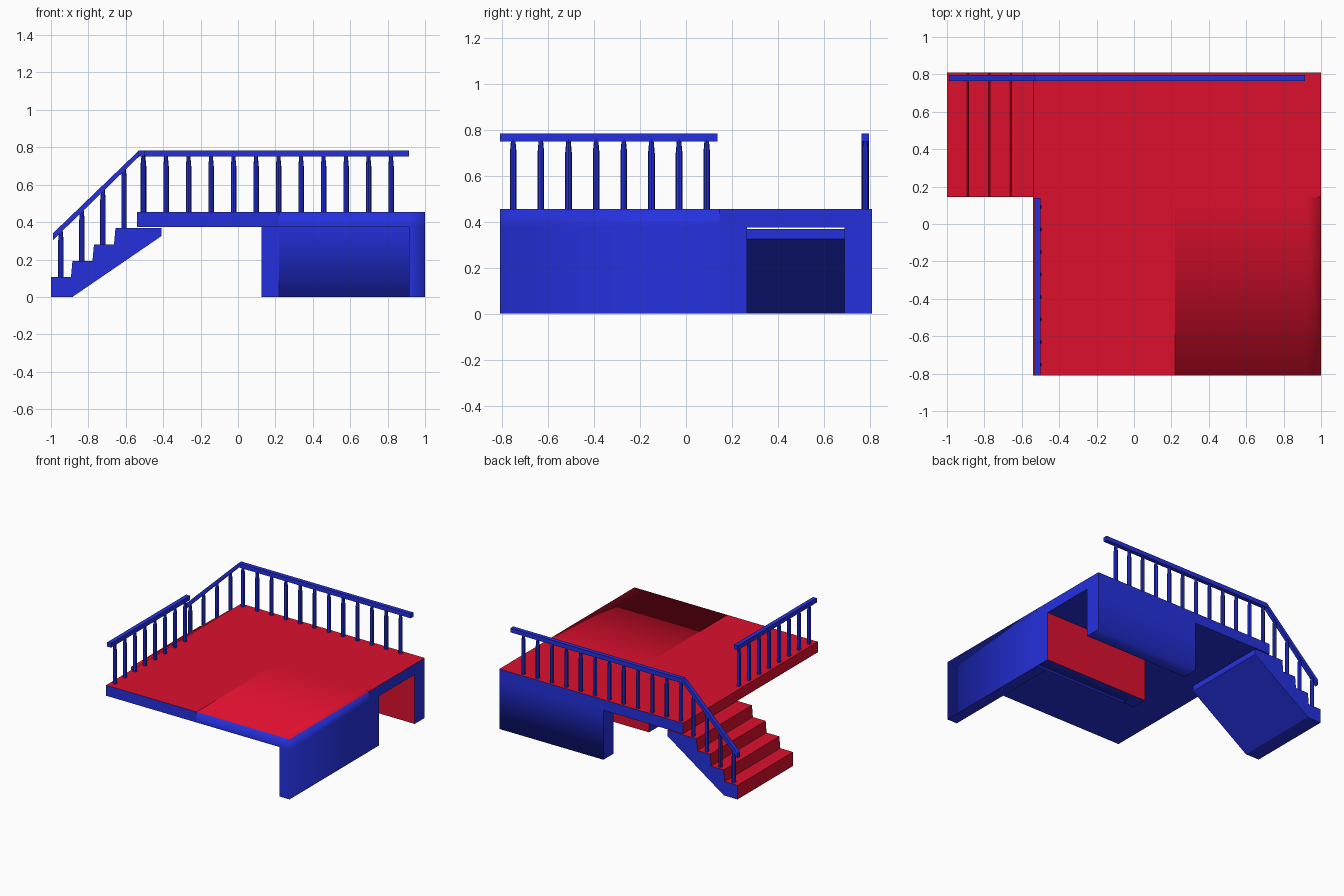
import bpy
import bmesh
from mathutils import Vector

if "Cube" in bpy.data.objects:
    bpy.data.objects.remove(bpy.data.objects["Cube"], do_unlink=True)


def material(name, rgb):
    m = bpy.data.materials.new(name)
    m.use_nodes = True
    m.diffuse_color = (*rgb, 1)
    m.node_tree.nodes["Principled BSDF"].inputs["Base Color"].default_value = (*rgb, 1)
    return m


BLUE = material("blue", (0.018, 0.03, 0.73))
RED = material("red", (0.72, 0.005, 0.027))

AXES = {"+x": (1, 0, 0), "-x": (-1, 0, 0), "+y": (0, 1, 0),
        "-y": (0, -1, 0), "+z": (0, 0, 1), "-z": (0, 0, -1)}


def facing(face, names):
    return any(face.normal.dot(Vector(AXES[n])) > 0.9 for n in names)


def finish(bm, name, red=(), smooth=()):
    """Colour and smooth faces by the direction they face."""
    bmesh.ops.recalc_face_normals(bm, faces=bm.faces[:])
    bm.normal_update()
    for f in bm.faces:
        f.material_index = int(facing(f, red))
        f.smooth = facing(f, smooth)
    me = bpy.data.meshes.new(name)
    bm.to_mesh(me)
    bm.free()
    me.materials.append(BLUE)
    me.materials.append(RED)
    ob = bpy.data.objects.new(name, me)
    bpy.context.collection.objects.link(ob)
    return ob


def extrude_profiles(name, polygons, y0, y1, **rules):
    """Extrude joined xz polygons along y."""
    bm = bmesh.new()
    for poly in polygons:
        bm.faces.new([bm.verts.new((x, y0, z)) for x, z in poly])
    bmesh.ops.remove_doubles(bm, verts=bm.verts[:], dist=0.0001)
    ext = bmesh.ops.extrude_face_region(bm, geom=bm.faces[:], use_keep_orig=True)
    moved = [g for g in ext["geom"] if isinstance(g, bmesh.types.BMVert)]
    bmesh.ops.translate(bm, verts=moved, vec=(0, y1 - y0, 0))
    # remove the partitions between neighbouring cells
    inner = [f for f in bm.faces if all(len(e.link_faces) > 2 for e in f.edges)]
    if inner:
        bmesh.ops.delete(bm, geom=inner, context="FACES_ONLY")
    return finish(bm, name, **rules)


def rect(x0, x1, z0, z1):
    return [(x0, z0), (x1, z0), (x1, z1), (x0, z1)]


def box(name, x0, x1, y0, y1, z0, z1, **rules):
    return extrude_profiles(name, [rect(x0, x1, z0, z1)], y0, y1, **rules)


BOTTOM, TOP = 0.375, 0.455
BACK, MID = 0.81, 0.145          # rear edge, and front edge of the passage
RIGHT, BEND, WALL = -0.54, 0.22, 0.915

# Deck
box("deck_side", RIGHT, BEND, -BACK, BACK, BOTTOM, TOP, red=("+z", "-x"))
box("deck_rear", BEND, 1, MID, BACK, BOTTOM, TOP, red=("+z",))
extrude_profiles("deck_and_side_wall",
                 [rect(BEND, WALL, BOTTOM, TOP), rect(WALL, 1, BOTTOM, TOP),
                  rect(WALL, 1, 0, BOTTOM)],
                 -BACK, MID, red=("+z",), smooth=("+z", "-y", "+x"))

# Passage walls under the deck
box("passage_rear_wall", 0.125, 1, 0.69, BACK, 0, BOTTOM, red=("-y",), smooth=("+y", "-z"))
box("passage_front_wall", BEND, 1, MID, 0.265, 0, BOTTOM, red=("+y",), smooth=("-y", "-z"))
box("passage_front_post", 0.125, BEND, MID, 0.265, 0, BOTTOM, red=("+y",))

# Stairs: stepped profile with a sloping underside
steps = [(-1, 0)]
rise, run = 0.0875, 0.115
for i in range(4):
    z = 0.106 + i * rise
    steps += [(-1 + i * run, z), (-1 + (i + 1) * run - 0.008, z)]
steps[-1] = (-0.41, steps[-1][1])
steps += [(-0.41, 0.325), (-0.885, 0)]
stairs = extrude_profiles("stairs", [steps], MID, BACK, red=("+z", "-x"))

# Rails
RAIL_Y, RAIL_X = 0.78, -0.515
slope = (0.75 - 0.303) / (-0.535 + 0.99)
extrude_profiles("rear_handrail",
                 [[(-0.99, 0.303), (-0.53, 0.75), (-0.53, 0.783), (-0.99, 0.34)],
                  [(-0.53, 0.75), (WALL, 0.75), (WALL, 0.783), (-0.53, 0.783)]],
                 RAIL_Y - 0.016, RAIL_Y + 0.016)
box("side_handrail", RAIL_X - 0.016, RAIL_X + 0.016, -BACK, 0.138, 0.75, 0.783)


def baluster(name, x, y, z0, z1):
    """Round post with a narrowed neck."""
    bm = bmesh.new()
    for r0, r1, a, b in ((0.0145, 0.0145, z0, z1 - 0.06), (0.0145, 0.009, z1 - 0.06, z1)):
        geo = bmesh.ops.create_cone(bm, cap_ends=True, segments=8, radius1=r0,
                                    radius2=r1, depth=b - a)
        bmesh.ops.translate(bm, verts=geo["verts"], vec=(x, y, (a + b) / 2))
    finish(bm, name)


for i in range(12):
    baluster(f"rear_baluster_{i + 1}", -0.505 + i * 0.1203, RAIL_Y, TOP - 0.01, 0.76)
for i in range(8):
    baluster(f"side_baluster_{i + 1}", RAIL_X + 0.008, -0.752 + i * 0.1203, TOP - 0.01, 0.76)
for i in range(4):
    x = -0.947 + i * 0.1125
    baluster(f"stair_baluster_{i + 1}", x, RAIL_Y, 0.096 + i * rise,
             0.318 + (x + 0.99) * slope)
